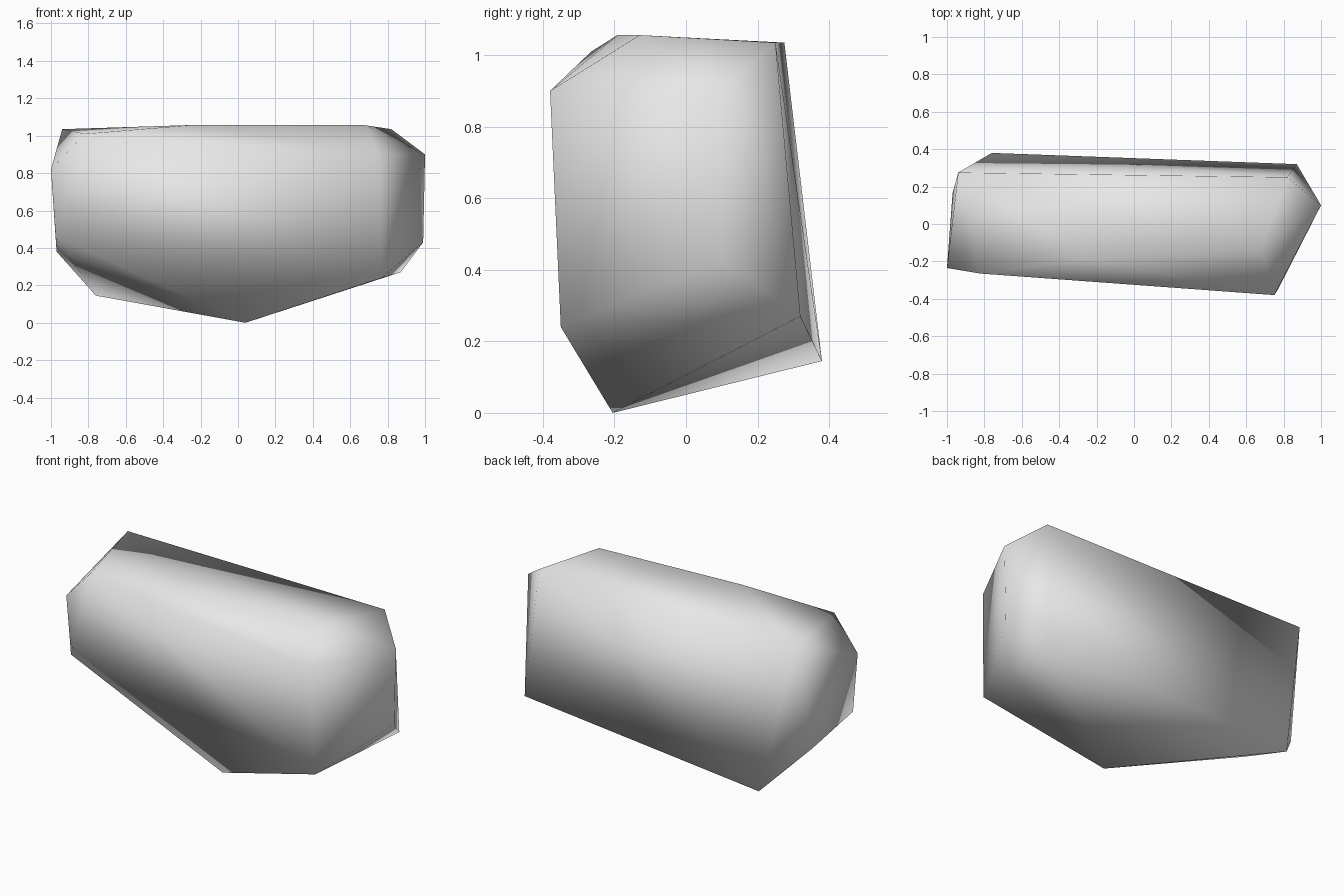
import bpy
import bmesh

cube = bpy.data.objects.get("Cube")
if cube:
    bpy.data.objects.remove(cube, do_unlink=True)

# Stone colour
stone = bpy.data.materials.new("pale_grey_stone")
stone.use_nodes = True
grey = (0.8, 0.8, 0.8, 1)
stone.diffuse_color = grey
stone.node_tree.nodes["Principled BSDF"].inputs["Base Color"].default_value = grey

# Corners of the boulder, grouped by region
top = [(-0.94, 0.275, 1.035), (0.82, 0.25, 1.035), (0.68, -0.13, 1.056),
       (-0.25, -0.19, 1.057), (-0.82, -0.265, 1.01)]
left_end = [(1.0, 0.1, 0.9), (0.99, 0.1, 0.43), (0.75, -0.38, 0.9), (0.77, -0.35, 0.24)]
right_end = [(-1.0, -0.235, 0.82), (-0.975, -0.225, 0.46), (-0.97, 0.165, 0.38)]
base = [(-0.76, 0.38, 0.145), (0.87, 0.32, 0.27), (0.04, -0.205, 0.0)]

# Boulder body: one convex faceted hull, shaded smooth
bm = bmesh.new()
for corner in top + left_end + right_end + base:
    bm.verts.new(corner)
bmesh.ops.convex_hull(bm, input=bm.verts[:])
bmesh.ops.recalc_face_normals(bm, faces=bm.faces[:])
for face in bm.faces:
    face.smooth = True

mesh = bpy.data.meshes.new("boulder")
bm.to_mesh(mesh)
bm.free()
mesh.materials.append(stone)
boulder = bpy.data.objects.new("boulder", mesh)
bpy.context.collection.objects.link(boulder)
